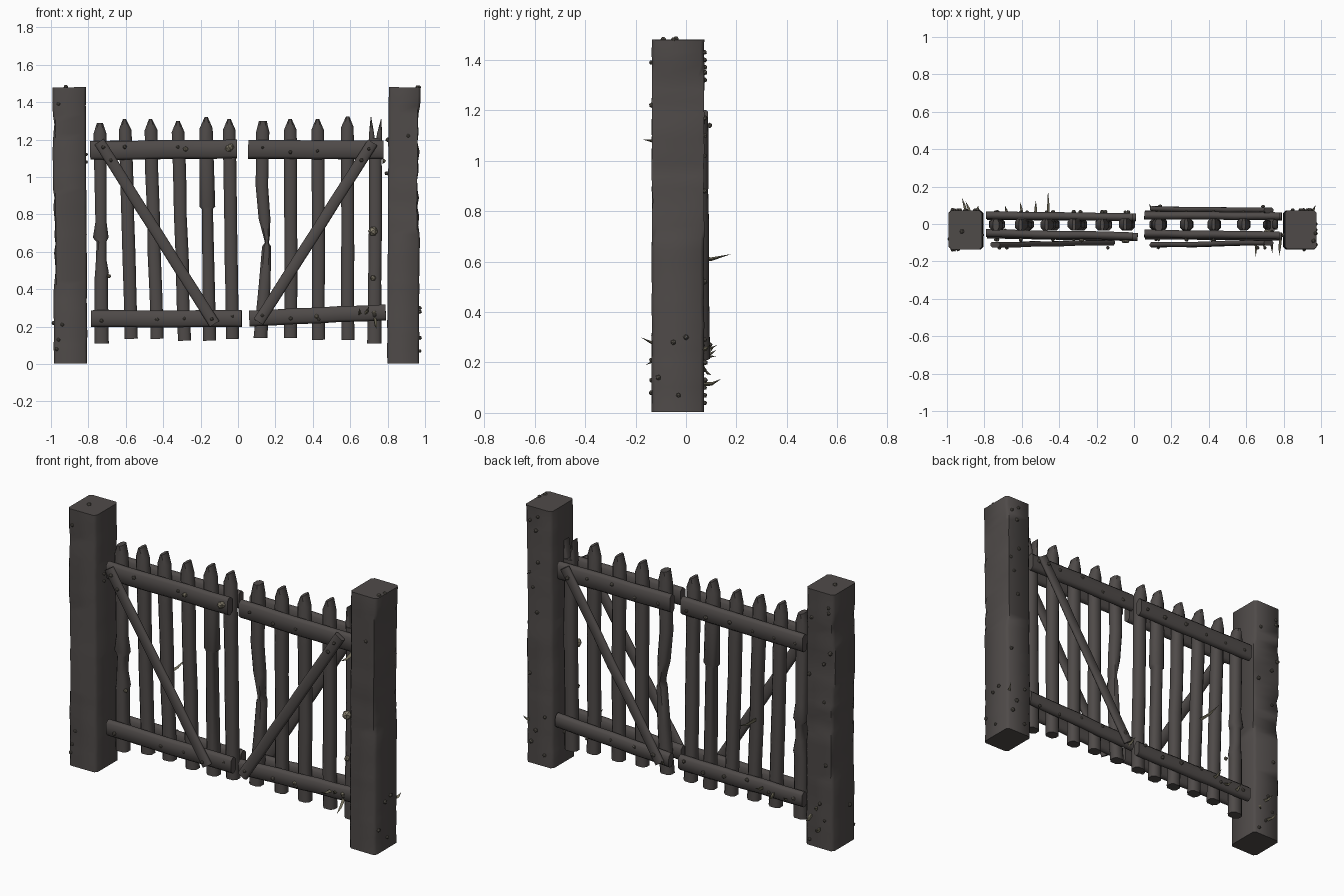
import bpy, bmesh, math, random
from mathutils import Vector, Matrix

random.seed(4)


def material(name, rgb):
    m = bpy.data.materials.new(name)
    m.diffuse_color = (*rgb, 1)
    return m


WOOD = material("weathered wood", (0.078, 0.069, 0.066))
NAIL = material("nail grey", (0.12, 0.108, 0.09))
KNOB = material("pale knob", (0.23, 0.205, 0.15))
THORN = material("dry thorn", (0.17, 0.155, 0.105))


def finish(name, bm, mat, angle=50):
    bmesh.ops.recalc_face_normals(bm, faces=bm.faces)
    me = bpy.data.meshes.new(name)
    bm.to_mesh(me)
    bm.free()
    ob = bpy.data.objects.new(name, me)
    bpy.context.collection.objects.link(ob)
    me.materials.append(mat)
    bpy.ops.object.select_all(action='DESELECT')
    ob.select_set(True)
    bpy.context.view_layer.objects.active = ob
    bpy.ops.object.shade_smooth_by_angle(angle=math.radians(angle))
    return ob


def beam(name, a, b, w, d, bevel, rows=None, jitter=0.002, chips=()):
    """Bevelled beam from a to b; rows are (position, sideways shift, width scale).
    chips are (corner, low, high, depth) stretches where one corner is gouged."""
    a, b = Vector(a), Vector(b)
    t = (b - a).normalized()
    D = Vector((0, 1, 0))
    D = (D - t * D.dot(t)).normalized()
    W = D.cross(t)
    rows = rows or [(i / 6, 0, 1) for i in range(7)]
    x, y = w / 2, d / 2
    sec = [(-x, -y + bevel), (-x + bevel, -y), (x - bevel, -y), (x, -y + bevel),
           (x, y - bevel), (x - bevel, y), (-x + bevel, y), (-x, y - bevel)]
    bm = bmesh.new()
    rings = []
    for u, shift, scale in rows:
        wob = random.uniform(-jitter, jitter)
        dep = random.uniform(-jitter, jitter)
        ring = []
        cuts = {c: random.uniform(0.1, 1) * k for c, lo, hi, k in chips if lo <= u <= hi}
        for i, (p, q) in enumerate(sec):
            k = 1 - cuts.get(((i + 1) // 2) % 4, 0)
            pos = a.lerp(b, u) + W * (p * scale * k + shift + wob) + D * (q * k + dep)
            ring.append(bm.verts.new(pos))
        rings.append(ring)
    for r, s in zip(rings, rings[1:]):
        for i in range(8):
            j = (i + 1) % 8
            bm.faces.new((r[i], r[j], s[j], s[i]))
    bm.faces.new(rings[0])
    bm.faces.new(rings[-1])
    return finish(name, bm, WOOD)


# Gate posts; corners 1-4: 0 = left front, 1 = right front, 2 = right back, 3 = left back
fine = [(i / 30, 0, 1) for i in range(31)]
beam("left_post", (-0.895, -0.032, 0.004), (-0.903, -0.032, 1.48), 0.178, 0.207, 0.014, fine,
     0.0015, [(0, 0.3, 0.63, 0.14), (0, 0.82, 0.92, 0.1), (3, 0.45, 0.85, 0.12)])
beam("right_post", (0.883, -0.032, 0.004), (0.89, -0.032, 1.48), 0.17, 0.207, 0.014, fine,
     0.0015, [(2, 0.5, 0.9, 0.17), (1, 0.55, 0.62, 0.06)])

# Pickets: top x, bottom x, bottom z, top z
left = [(-0.74, -0.73, 0.11, 1.29), (-0.605, -0.572, 0.135, 1.31), (-0.468, -0.433, 0.135, 1.31),
        (-0.322, -0.287, 0.125, 1.30), (-0.17, -0.153, 0.125, 1.32), (-0.047, -0.03, 0.135, 1.31)]
right = [(0.132, 0.118, 0.14, 1.30), (0.28, 0.282, 0.14, 1.31), (0.425, 0.432, 0.13, 1.31),
         (0.585, 0.587, 0.13, 1.325), (0.735, 0.73, 0.11, 1.21)]
whole = [(i * 0.19, 0, 1 - 0.03 * (i % 2)) for i in range(6)] + [(1, 0, 0.25)]
plain = {
    # gouged on its left side
    -0.74: [(0, 0, 1.1), (0.3, 0, 1.0), (0.32, 0.004, 1.05), (0.38, 0.004, 0.8), (0.46, 0.004, 0.75),
            (0.48, 0, 1.2), (0.55, 0.004, 0.85), (0.95, 0, 1), (1, 0, 0.45)],
    # thicker upper part with a broken step
    -0.17: [(0, 0, 1), (0.59, 0, 0.85), (0.6, 0, 1.2), (0.8, 0, 1.1), (0.95, 0, 1), (1, 0, 0.25)],
    # snapped in the middle
    0.132: [(0, 0, 1.05), (0.24, 0.02, 0.9), (0.42, 0.03, 0.7), (0.44, 0.03, 0.3), (0.46, 0.03, 0.45),
            (0.55, 0.015, 0.9), (0.7, 0, 0.95), (0.95, 0, 1), (1, 0, 0.6)],
    0.735: [(0, 0, 1.1), (0.3, 0, 1), (0.6, 0, 1), (1, 0, 0.95)],
}
for side, pickets in (("left", left), ("right", right)):
    for n, (xt, xb, z0, z1) in enumerate(pickets):
        beam(f"{side}_picket_{n + 1}", (xb, -0.003, z0), (xt, -0.003, z1), 0.07, 0.062, 0.016,
             plain.get(xt, whole))
# Split top of the last picket
for n, (xb, xt, z) in enumerate([(0.716, 0.712, 1.32), (0.752, 0.765, 1.31)]):
    beam(f"split_tip_{n + 1}", (xb, -0.003, 1.18), (xt, -0.003, z), 0.033, 0.05, 0.008,
         [(0, 0, 1), (0.4, 0, 0.8), (1, 0, 0.1)])

# Rails on front and back, braces over them
RAILS = [
    ("left_front_upper_rail", (-0.79, -0.05, 1.142), (-0.005, -0.065, 1.15), 0.1),
    ("left_front_lower_rail", (-0.785, -0.058, 0.242), (0.02, -0.068, 0.243), 0.09),
    ("left_back_upper_rail", (-0.79, 0.045, 1.142), (-0.005, 0.036, 1.15), 0.1),
    ("left_back_lower_rail", (-0.785, 0.045, 0.242), (0.01, 0.036, 0.243), 0.085),
    ("right_front_upper_rail", (0.055, -0.052, 1.147), (0.778, -0.062, 1.145), 0.1),
    ("right_front_lower_rail", (0.06, -0.062, 0.245), (0.79, -0.068, 0.277), 0.085),
    ("right_back_upper_rail", (0.055, 0.048, 1.147), (0.778, 0.04, 1.145), 0.1),
    ("right_back_lower_rail", (0.06, 0.05, 0.245), (0.79, 0.042, 0.277), 0.08),
    ("left_front_brace", (-0.742, -0.112, 1.19), (-0.125, -0.098, 0.215), 0.06),
    ("right_front_brace", (0.72, -0.1, 1.185), (0.11, -0.113, 0.225), 0.06),
    ("right_back_brace", (0.72, 0.073, 1.185), (0.11, 0.08, 0.225), 0.058),
]
for name, a, b, w in RAILS:
    thick = 0.028 if "brace" in name else 0.042
    beam(name, a, b, w, thick, thick * 0.33)


def studs(name, points, radius, mat):
    """Faceted lumps merged into one object."""
    bm = bmesh.new()
    for p in points:
        r = radius * random.uniform(0.8, 1.2)
        spin = Matrix.Rotation(random.uniform(0, 3), 4, (1, 0.4, 0.2))
        bmesh.ops.create_icosphere(bm, subdivisions=1, radius=r, matrix=Matrix.Translation(p) @ spin)
    return finish(name, bm, mat, 20)


# Nails where rails cross pickets, at brace ends and over the posts
nails = []
for xt, xb, *_ in left + right:
    for x, z in ((xt, 1.145), (xb, 0.25)):
        if random.random() < 0.75:
            nails.append((x, -0.084, z + random.uniform(-0.02, 0.02)))
        nails.append((x, 0.064, z + random.uniform(-0.02, 0.02)))
for x, z in ((-0.72, 1.16), (-0.68, 1.09), (-0.14, 0.24), (0.7, 1.15), (0.66, 1.09), (0.13, 0.26)):
    nails.append((x, -0.127, z))
nails += [(0.69, 0.093, 1.14), (0.14, 0.093, 0.27)]
studs("rail_nails", nails, 0.011, NAIL)
post_nails = []
for z in (0.07, 0.13, 0.2, 0.29, 0.52, 0.88, 1.02, 1.1, 1.17, 1.35, 1.4, 1.43):
    post_nails.append((random.uniform(0.84, 0.96), 0.074, z))
    post_nails.append((random.uniform(-0.97, -0.83), 0.074, z - 0.03))
for x, y, z in ((0.972, -0.11, 0.14), (0.972, -0.05, 0.28), (0.972, -0.03, 0.07), (0.972, 0, 0.3),
                (-0.985, -0.08, 0.22), (-0.94, -0.137, 0.21), (-0.96, -0.137, 0.13),
                (-0.96, -0.137, 1.39), (-0.97, -0.137, 0.08), (0.91, -0.137, 1.22),
                (0.97, -0.05, 1.48), (0.96, -0.09, 1.48), (-0.92, -0.04, 1.482),
                (-0.81, -0.06, 1.08), (-0.81, -0.06, 1.12), (0.8, -0.06, 1.2), (0.795, -0.06, 1.02)):
    post_nails.append((x, y, z))
studs("post_nails", post_nails, 0.011, NAIL)
studs("large_knobs", [(-0.05, -0.085, 1.152), (0.722, -0.04, 0.71), (-0.04, -0.085, 1.16)], 0.023, KNOB)
studs("small_knobs", [(0.722, -0.04, 0.46), (0.728, -0.088, 0.275), (0.42, -0.085, 0.255),
                      (-0.69, -0.035, 0.47), (-0.28, -0.085, 1.15)], 0.015, KNOB)

# Bent thorns and splinters: root, tip
THORNS = [
    ((-0.46, 0.025, 0.61), (-0.46, 0.18, 0.63)), ((-0.53, 0.05, 0.25), (-0.525, 0.125, 0.27)),
    ((-0.6, 0.05, 0.24), (-0.61, 0.12, 0.225)), ((-0.68, 0.05, 0.22), (-0.69, 0.1, 0.25)),
    ((0.65, -0.08, 0.27), (0.65, -0.18, 0.3)), ((0.68, -0.08, 0.27), (0.7, -0.14, 0.31)),
    ((0.1, 0.06, 0.22), (0.08, 0.11, 0.26)), ((-0.9, 0.065, 0.115), (-0.92, 0.14, 0.135)),
    ((-0.88, 0.065, 0.23), (-0.9, 0.12, 0.25)), ((-0.85, 0.065, 0.19), (-0.83, 0.1, 0.15)),
    ((0.95, 0.065, 0.25), (0.97, 0.1, 0.28)), ((0.73, -0.08, 0.25), (0.74, -0.16, 0.19)),
    ((0.78, -0.08, 1.09), (0.775, -0.175, 1.085)),
]
bm = bmesh.new()
for root, tip in THORNS:
    a, b = Vector(root), Vector(tip)
    mid = a.lerp(b, 0.5) + Vector((0, 0, -0.01))
    e = [[bm.verts.new(c + Vector((r * math.cos(k * 2.094), 0, r * math.sin(k * 2.094))))
          for k in range(3)] for c, r in ((a, 0.011), (mid, 0.008))]
    end = bm.verts.new(b)
    for k in range(3):
        j = (k + 1) % 3
        bm.faces.new((e[0][k], e[0][j], e[1][j], e[1][k]))
        bm.faces.new((e[1][k], e[1][j], end))
    bm.faces.new(e[0])
finish("thorns", bm, THORN, 20)
